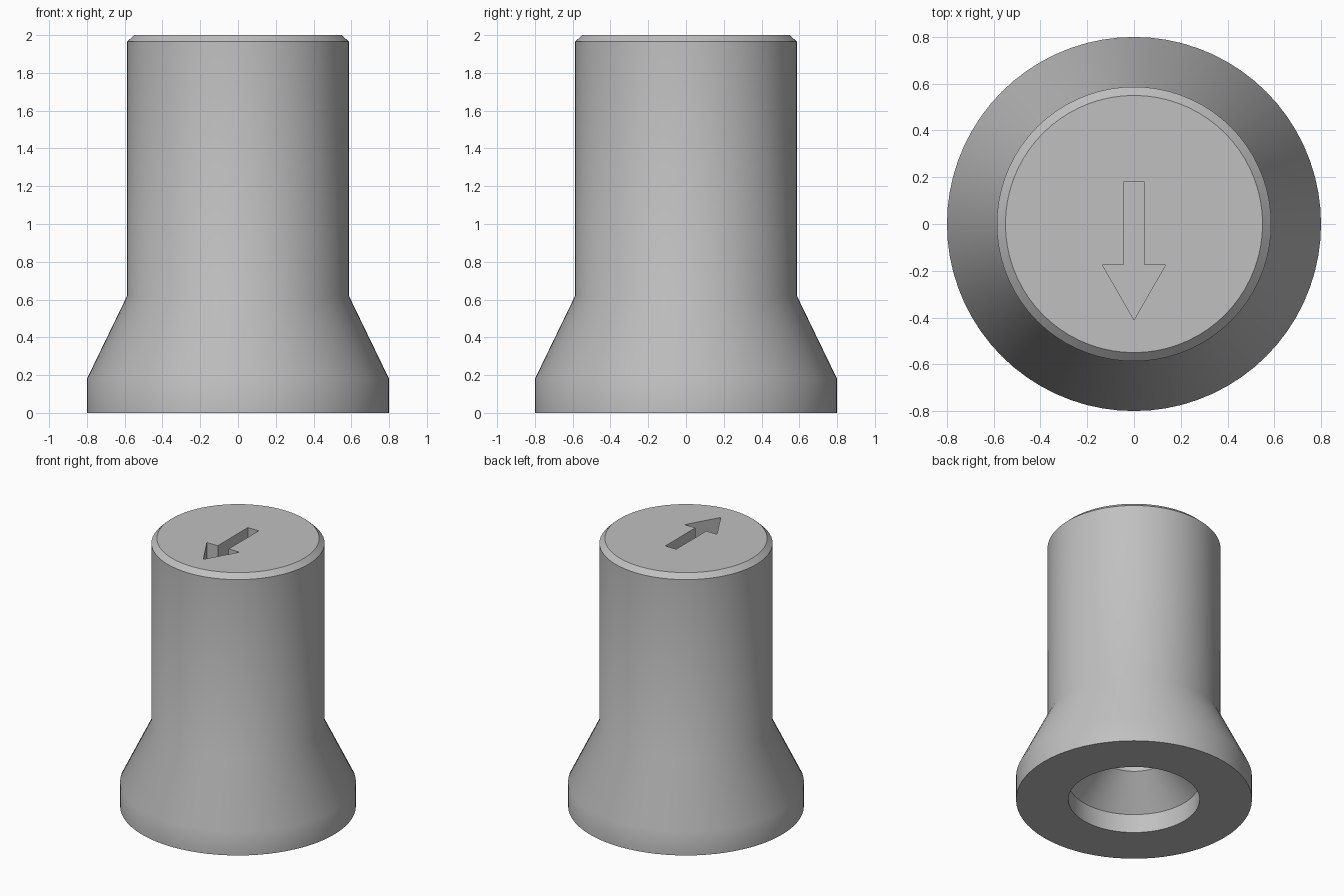
import bpy, bmesh, math

if "Cube" in bpy.data.objects:
    bpy.data.objects.remove(bpy.data.objects["Cube"], do_unlink=True)

grey = bpy.data.materials.new("plain grey")
grey.use_nodes = True
colour = (0.53, 0.53, 0.53, 1)
grey.diffuse_color = colour
grey.node_tree.nodes["Principled BSDF"].inputs["Base Color"].default_value = colour


def make_object(name, bm):
    bmesh.ops.remove_doubles(bm, verts=bm.verts, dist=1e-5)
    bmesh.ops.recalc_face_normals(bm, faces=bm.faces)
    mesh = bpy.data.meshes.new(name)
    bm.to_mesh(mesh)
    bm.free()
    mesh.materials.append(grey)
    obj = bpy.data.objects.new(name, mesh)
    bpy.context.collection.objects.link(obj)
    return obj


def lathe(name, profile, sides=72):
    """Turn a (radius, height) profile round z and cap its open ends."""
    bm = bmesh.new()
    verts = [bm.verts.new((r, 0, z)) for r, z in profile]
    edges = [bm.edges.new(pair) for pair in zip(verts, verts[1:])]
    bmesh.ops.spin(bm, geom=verts + edges, cent=(0, 0, 0), axis=(0, 0, 1),
                   angle=math.tau, steps=sides)
    bmesh.ops.remove_doubles(bm, verts=bm.verts, dist=1e-5)
    bmesh.ops.holes_fill(bm, edges=[e for e in bm.edges if e.is_boundary], sides=0)
    return make_object(name, bm)


def prism(name, outline, low, high):
    """Extrude a flat outline between two heights."""
    bm = bmesh.new()
    face = bm.faces.new([bm.verts.new((x, y, low)) for x, y in outline])
    grown = bmesh.ops.extrude_face_region(bm, geom=[face])["geom"]
    bmesh.ops.translate(bm, vec=(0, 0, high - low),
                        verts=[v for v in grown if isinstance(v, bmesh.types.BMVert)])
    return make_object(name, bm)


# Knob: blind bore, countersunk mouth, flared foot, stem, chamfered top
knob = lathe("knob", [
    (0.23, 1.0), (0.23, 0.355), (0.445, 0.14), (0.445, 0),
    (0.8, 0), (0.8, 0.18), (0.587, 0.62), (0.587, 1.965), (0.55, 2.0),
])

# Arrow recess in the top, pointing to the front
half = [(0.045, 0.18), (0.045, -0.175), (0.135, -0.175)]
outline = half + [(0, -0.41)] + [(-x, y) for x, y in reversed(half)]
cutter = prism("arrow_cutter", outline, 1.85, 2.1)
cutter.hide_render = True

bpy.context.view_layer.objects.active = knob
knob.select_set(True)
cut = knob.modifiers.new("arrow recess", "BOOLEAN")
cut.operation = "DIFFERENCE"
cut.solver = "EXACT"
cut.object = cutter
bpy.ops.object.modifier_apply(modifier=cut.name)
bpy.data.objects.remove(cutter, do_unlink=True)
bpy.ops.object.shade_smooth_by_angle(angle=math.radians(30))
